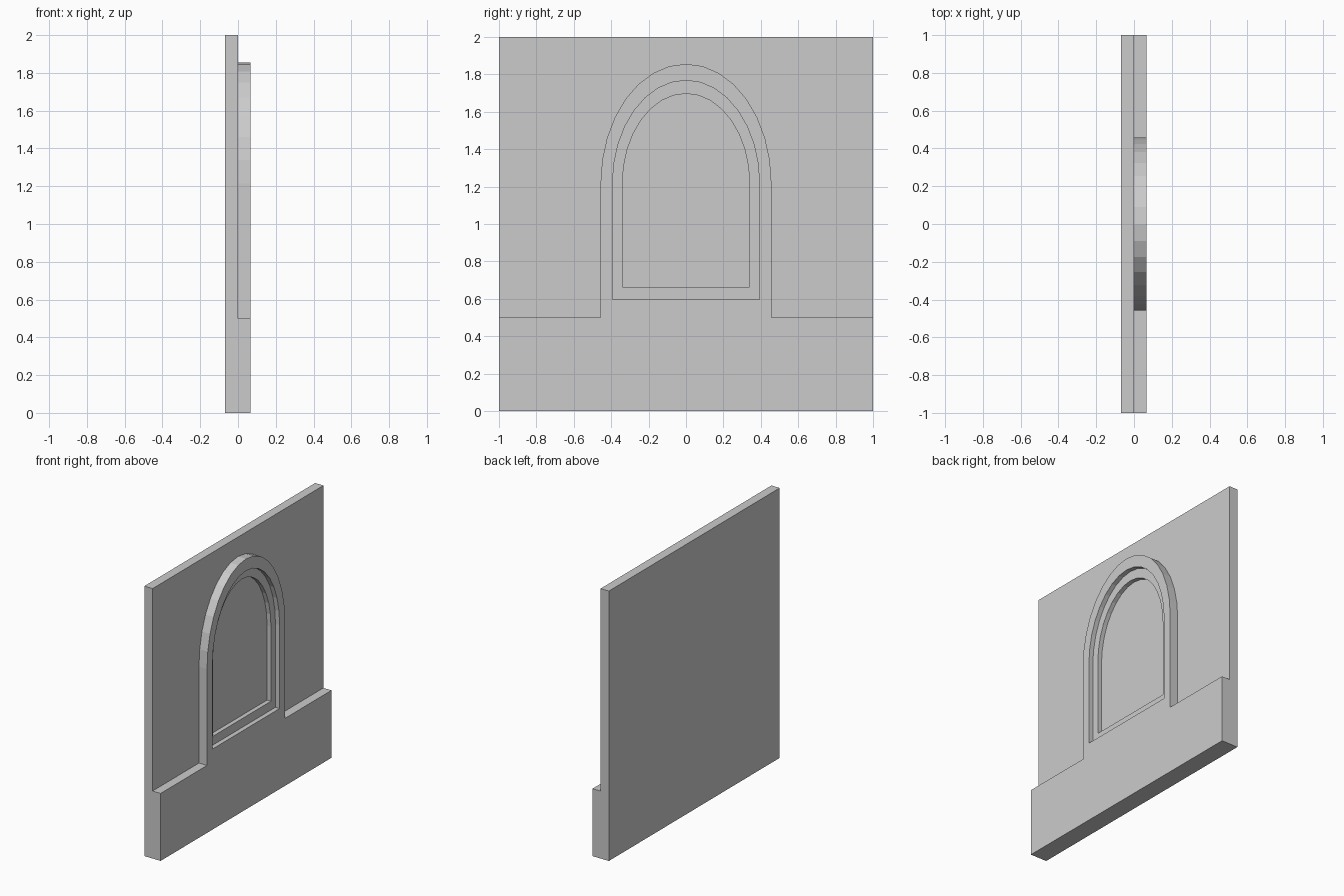
import bpy, bmesh, math

if "Cube" in bpy.data.objects:
    bpy.data.objects.remove(bpy.data.objects["Cube"])

BACK, WALL, STEP, FRONT = -0.068, 0.0, 0.032, 0.066
SPRING = 1.215


def prism(name, pts, x0, x1):
    """Extrude a (y, z) outline along x."""
    bm = bmesh.new()
    face = bm.faces.new([bm.verts.new((x0, y, z)) for y, z in pts])
    ext = bmesh.ops.extrude_face_region(bm, geom=[face])
    verts = [g for g in ext["geom"] if isinstance(g, bmesh.types.BMVert)]
    bmesh.ops.translate(bm, verts=verts, vec=(x1 - x0, 0, 0))
    bmesh.ops.recalc_face_normals(bm, faces=bm.faces)
    mesh = bpy.data.meshes.new(name)
    bm.to_mesh(mesh)
    bm.free()
    ob = bpy.data.objects.new(name, mesh)
    bpy.context.collection.objects.link(ob)
    return ob


def arch(half, bottom, top, n=16):
    """Outline with straight jambs and a half-ellipse head."""
    pts = [(-half, bottom)]
    for i in range(n + 1):
        a = math.pi * i / n
        pts.append((-half * math.cos(a), SPRING + (top - SPRING) * math.sin(a)))
    return pts + [(half, bottom)]


# Full-thickness block
panel = prism("wall_panel", [(-1, 0), (1, 0), (1, 2), (-1, 2)], BACK, FRONT)

# Cutters: wall field around the frame, then the two stepped recesses
cutters = [
    prism("field_cutter",
          [(-1.1, 0.5)] + arch(0.457, 0.5, 1.856) + [(1.1, 0.5), (1.1, 2.1), (-1.1, 2.1)],
          WALL, 0.2),
    prism("outer_recess_cutter", arch(0.393, 0.597, 1.768), STEP, 0.2),
    prism("inner_recess_cutter", arch(0.34, 0.662, 1.697), WALL, 0.2),
]

bpy.context.view_layer.objects.active = panel
for cutter in cutters:
    cutter.hide_render = True
    mod = panel.modifiers.new(cutter.name, "BOOLEAN")
    mod.operation = "DIFFERENCE"
    mod.solver = "EXACT"
    mod.object = cutter
    bpy.ops.object.modifier_apply(modifier=mod.name)
    bpy.data.objects.remove(cutter)
